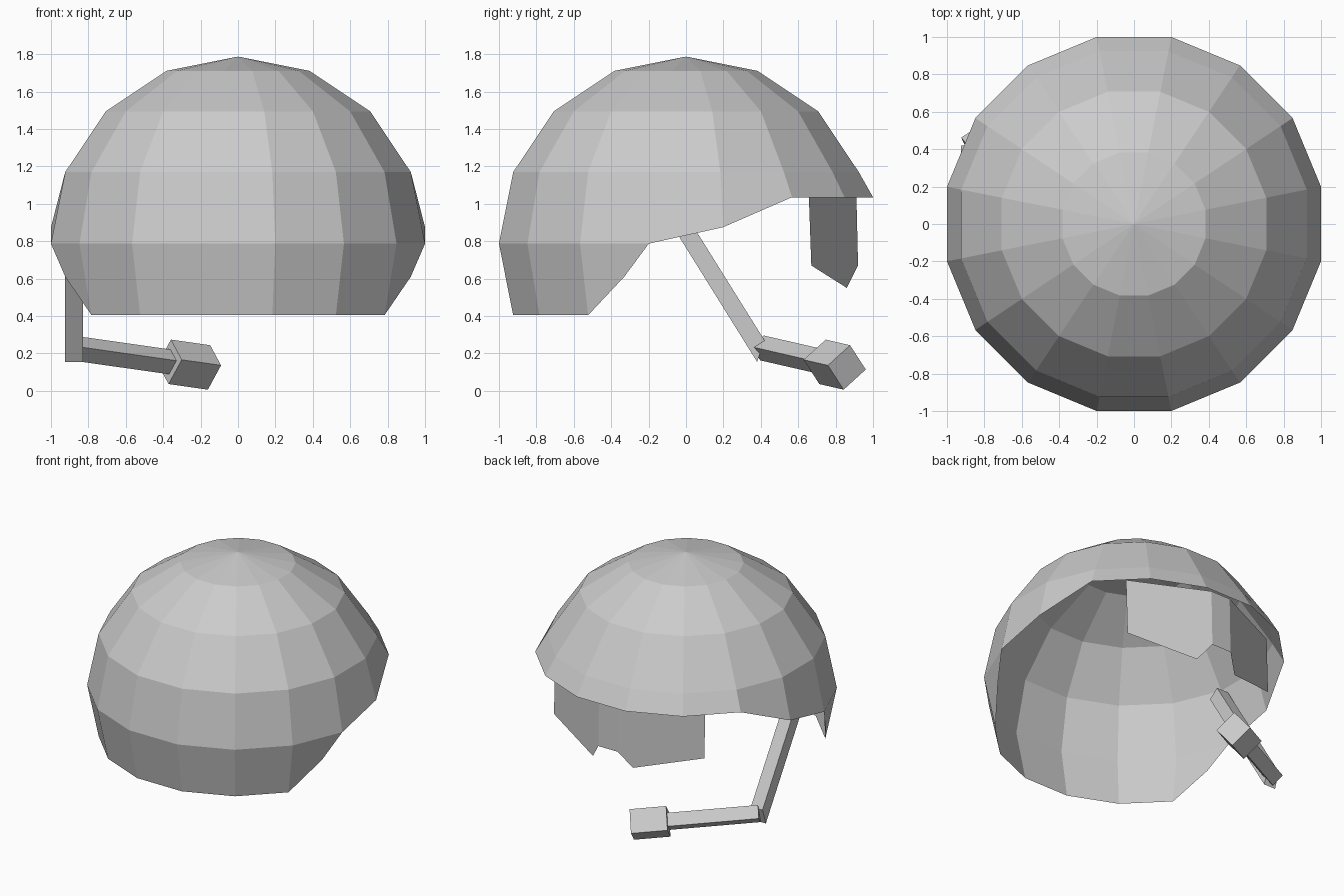
import bpy, math
from mathutils import Vector

cube = bpy.data.objects.get("Cube")
if cube:
    bpy.data.objects.remove(cube)

# Single plain grey finish
grey = bpy.data.materials.new("plain_grey")
grey.use_nodes = True
COLOUR = (0.6, 0.6, 0.6, 1)
grey.diffuse_color = COLOUR
grey.node_tree.nodes["Principled BSDF"].inputs["Base Color"].default_value = COLOUR


def add_mesh(name, verts, faces):
    mesh = bpy.data.meshes.new(name)
    mesh.from_pydata([tuple(v) for v in verts], [], faces)
    mesh.materials.append(grey)
    mesh.update()
    obj = bpy.data.objects.new(name, mesh)
    bpy.context.collection.objects.link(obj)
    return obj


def add_prism(name, profile, offset):
    """Sweep a closed four-sided profile along an offset, with both ends capped."""
    start = [Vector(p) for p in profile]
    n = len(start)
    verts = start + [p + Vector(offset) for p in start]
    faces = [(i, (i + 1) % n, n + (i + 1) % n, n + i) for i in range(n)]
    faces += [tuple(reversed(range(n))), tuple(range(n, 2 * n))]
    # Turn the faces outward when the profile runs against the sweep
    turn = (start[1] - start[0]).cross(start[2] - start[1]).dot(Vector(offset))
    if turn < 0:
        faces = [tuple(reversed(f)) for f in faces]
    return add_mesh(name, verts, faces)


# Helmet shell: open faceted dome, rim raised towards the face opening
SEGMENTS, RADIUS, MIDDLE = 16, 1.0196, 0.787
verts = [(0, 0, MIDDLE + 1)]
for ring in range(1, 6):
    tilt = math.pi / 8 * ring
    for s in range(SEGMENTS):
        turn = 2 * math.pi * (s + 0.5) / SEGMENTS
        x = RADIUS * math.sin(tilt) * math.cos(turn)
        y = RADIUS * math.sin(tilt) * math.sin(turn)
        z = MIDDLE + math.cos(tilt)
        if ring == 4 and y > 0.5:
            z = 1.035                      # brow edge
        elif ring == 4 and y > 0:
            z = 0.875                      # temple edge
        elif ring == 5 and -0.3 < y < 0:
            y, z = -0.33, 0.61             # slanted ear edge
        verts.append((x, y, z))

faces = []
for s in range(SEGMENTS):
    t = (s + 1) % SEGMENTS
    faces.append((0, 1 + s, 1 + t))
    for ring in range(4):
        a, b = 1 + ring * SEGMENTS, 1 + (ring + 1) * SEGMENTS
        # The lowest band covers only the neck half
        if ring < 3 or (s >= SEGMENTS // 2 and t > s):
            faces.append((a + s, b + s, b + t, a + t))
shell = add_mesh("helmet_shell", verts, faces)
# Drop the unused points below the face opening
used = {i for f in faces for i in f}
loose = [i for i in range(len(verts)) if i not in used]
import bmesh
bm = bmesh.new()
bm.from_mesh(shell.data)
bm.verts.ensure_lookup_table()
bmesh.ops.delete(bm, geom=[bm.verts[i] for i in loose], context='VERTS')
bm.to_mesh(shell.data)
bm.free()

# Eye shield: two slanted lenses joined by a bridge above the nose notch
half = [(0.08, 0.91, 1.09), (0.62, 0.655, 1.09), (0.62, 0.67, 0.67),
        (0.165, 0.86, 0.55), (0.08, 0.92, 0.67)]
n = len(half)
mirrored = [(-x, y, z) for x, y, z in half]
add_mesh("eye_shield", half + mirrored,
         [tuple(reversed(range(n))), tuple(range(n, 2 * n)), (0, n - 1, 2 * n - 1, n)])

# Strut from inside the shell down to the elbow
strut = [(0.38, 0.155), (0.42, 0.27), (-0.116, 1.127), (-0.19, 1.07)]
add_prism("microphone_strut", [(-0.925, y, z) for y, z in strut], (0.095, 0, 0))

# Rolled arm and microphone share one axis
axis = Vector((0.844, 0.522, -0.12)).normalized()
side = Vector((0.35, -0.69, -0.635))
side = (side - axis * side.dot(axis)).normalized()
up = axis.cross(side)
joint = Vector((-0.365, 0.73, 0.155))


def add_bar(name, start, length, width):
    h = width / 2
    corners = [start + side * h * a + up * h * b
               for a, b in ((1, 1), (-1, 1), (-1, -1), (1, -1))]
    return add_prism(name, corners, axis * length)


add_bar("microphone_arm", joint - axis * 0.62, 0.64, 0.095)
add_bar("microphone", joint, 0.249, 0.17)
